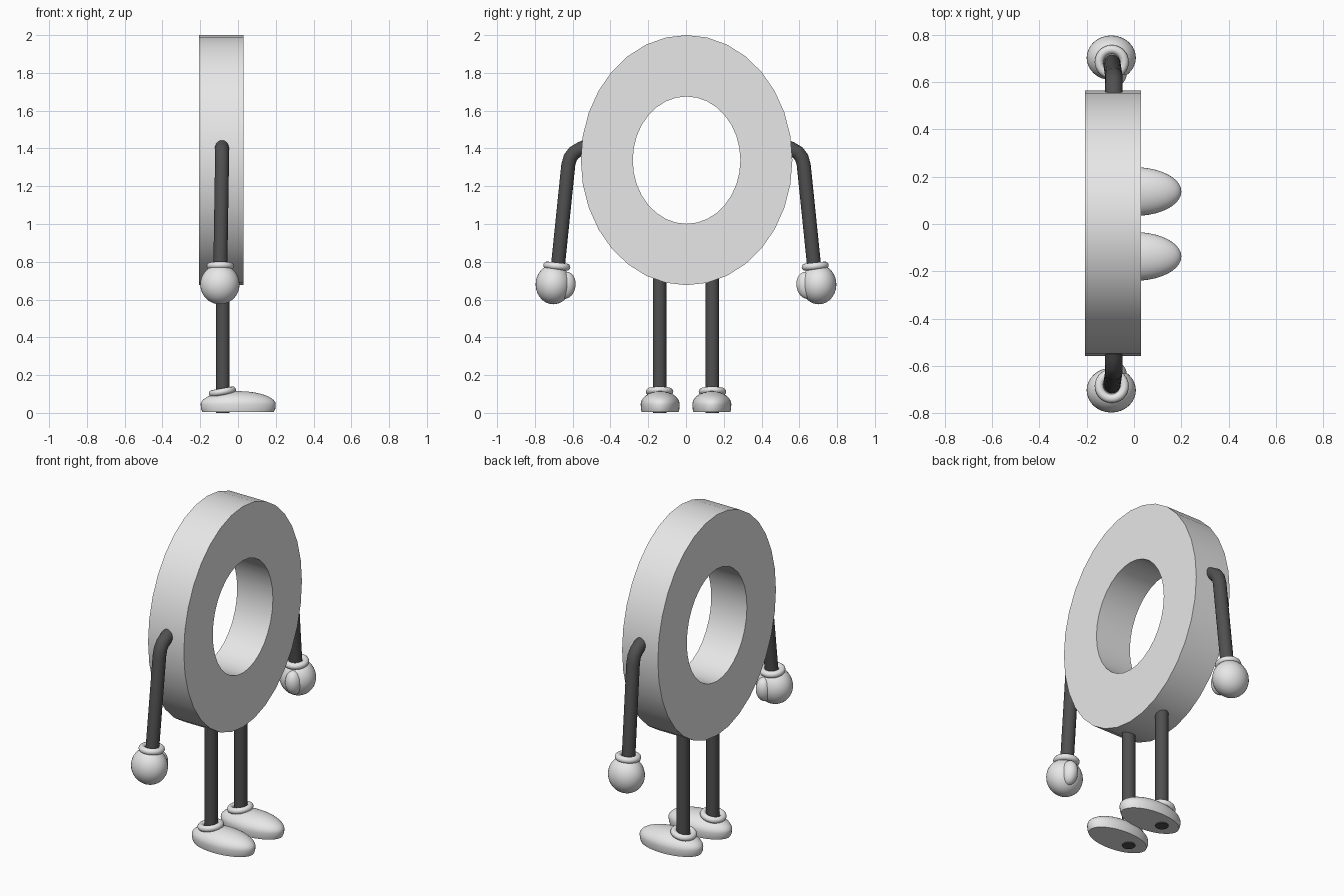
import bpy, bmesh, math
from mathutils import Matrix, Vector

if "Cube" in bpy.data.objects:
    bpy.data.objects.remove(bpy.data.objects["Cube"])


def material(name, value):
    m = bpy.data.materials.new(name)
    m.diffuse_color = (value, value, value, 1)
    m.use_nodes = True
    m.node_tree.nodes["Principled BSDF"].inputs["Base Color"].default_value = m.diffuse_color
    return m


LIGHT = material("light_grey", 0.8)
DARK = material("dark_grey", 0.08)


def finish(name, bm, mat, angle=35):
    bmesh.ops.recalc_face_normals(bm, faces=bm.faces)
    me = bpy.data.meshes.new(name)
    bm.to_mesh(me)
    bm.free()
    ob = bpy.data.objects.new(name, me)
    bpy.context.collection.objects.link(ob)
    me.materials.append(mat)
    bpy.ops.object.select_all(action='DESELECT')
    ob.select_set(True)
    bpy.context.view_layer.objects.active = ob
    bpy.ops.object.shade_smooth_by_angle(angle=math.radians(angle))
    return ob


def skin(bm, loops, closed=False):
    """Bridge rings of vertices with quads; cap the ends of an open strip."""
    rings = [[bm.verts.new(p) for p in loop] for loop in loops]
    n = len(rings[0])
    pairs = list(zip(rings, rings[1:] + rings[:1])) if closed else list(zip(rings, rings[1:]))
    for a, b in pairs:
        for i in range(n):
            j = (i + 1) % n
            bm.faces.new((a[i], a[j], b[j], b[i]))
    if not closed:
        bm.faces.new(rings[0])
        bm.faces.new(rings[-1])


def ellipsoid(name, centre, radii, mat, tilt=0):
    bm = bmesh.new()
    bmesh.ops.create_uvsphere(bm, u_segments=32, v_segments=20, radius=1)
    bm.transform(Matrix.Translation(centre) @ Matrix.Rotation(tilt, 4, 'X')
                 @ Matrix.Diagonal((*radii, 1)))
    return finish(name, bm, mat)


def cuff(name, centre, major, minor, axis, tilt):
    loops = []
    for i in range(32):
        a = i * math.tau / 32
        loops.append([((major + minor * math.cos(b)) * math.cos(a),
                       (major + minor * math.cos(b)) * math.sin(a),
                       minor * math.sin(b))
                      for b in (k * math.tau / 12 for k in range(12))])
    bm = bmesh.new()
    skin(bm, loops, closed=True)
    bm.transform(Matrix.Translation(centre) @ Matrix.Rotation(tilt, 4, axis))
    return finish(name, bm, LIGHT, 60)


def tube(name, points, radius, sides=20):
    """Round limb swept along a path."""
    pts = [Vector(p) for p in points]
    loops = []
    for i, p in enumerate(pts):
        t = (pts[min(i + 1, len(pts) - 1)] - pts[max(i - 1, 0)]).normalized()
        u = Vector((1, 0, 0))
        u = (u - t * u.dot(t)).normalized()
        v = t.cross(u)
        loops.append([p + radius * (u * math.cos(a) + v * math.sin(a))
                      for a in (k * math.tau / sides for k in range(sides))])
    bm = bmesh.new()
    skin(bm, loops)
    return finish(name, bm, DARK, 50)


# Ring body: oval band with an oval hole
def oval(x, ry, rz, n=32):
    return [(x, 0.003 + ry * math.sin(i * math.tau / n), 1.338 + rz * math.cos(i * math.tau / n))
            for i in range(n)]


bm = bmesh.new()
skin(bm, [oval(-0.207, 0.56, 0.662), oval(0.03, 0.56, 0.662),
          oval(0.03, 0.285, 0.337), oval(-0.207, 0.285, 0.337)], closed=True)
finish("ring_body", bm, LIGHT)

for side, s in (("left", 1), ("right", -1)):
    # Arm with bent shoulder, wrist cuff, round hand and thumb
    tube(side + "_arm", [(-0.085, s * 0.50, 1.425), (-0.085, s * 0.56, 1.397),
                         (-0.085, s * 0.592, 1.378), (-0.085, s * 0.612, 1.352),
                         (-0.085, s * 0.623, 1.315), (-0.094, s * 0.682, 0.74)], 0.037)
    cuff(side + "_wrist_cuff", (-0.094, s * 0.684, 0.777), 0.053, 0.019, 'X', s * 0.1)
    ellipsoid(side + "_hand", (-0.096, s * 0.702, 0.68), (0.104, 0.094, 0.105), LIGHT)
    ellipsoid(side + "_thumb", (-0.075, s * 0.637, 0.675), (0.045, 0.052, 0.072), LIGHT, s * 0.15)

    # Leg and ankle cuff
    tube(side + "_leg", [(-0.08, s * 0.14, 0.0), (-0.08, s * 0.14, 0.73)], 0.036)
    cuff(side + "_ankle_cuff", (-0.083, s * 0.14, 0.112), 0.055, 0.018, 'Y', -0.18)

    # Shoe: domed top, short upright side, flat sole
    profile = [(0.95, 0.005), (0.985, 0.02), (1.0, 0.045)]
    profile += [(math.cos(a), 0.045 + 0.07 * math.sin(a))
                for a in (k * math.pi / 20 for k in range(1, 10))] + [(0.02, 0.115)]
    bm = bmesh.new()
    skin(bm, [[(0.001 + 0.199 * f * math.cos(i * math.tau / 40),
                s * 0.137 + 0.103 * f * math.sin(i * math.tau / 40), z)
               for i in range(40)] for f, z in profile])
    finish(side + "_shoe", bm, LIGHT, 45)
